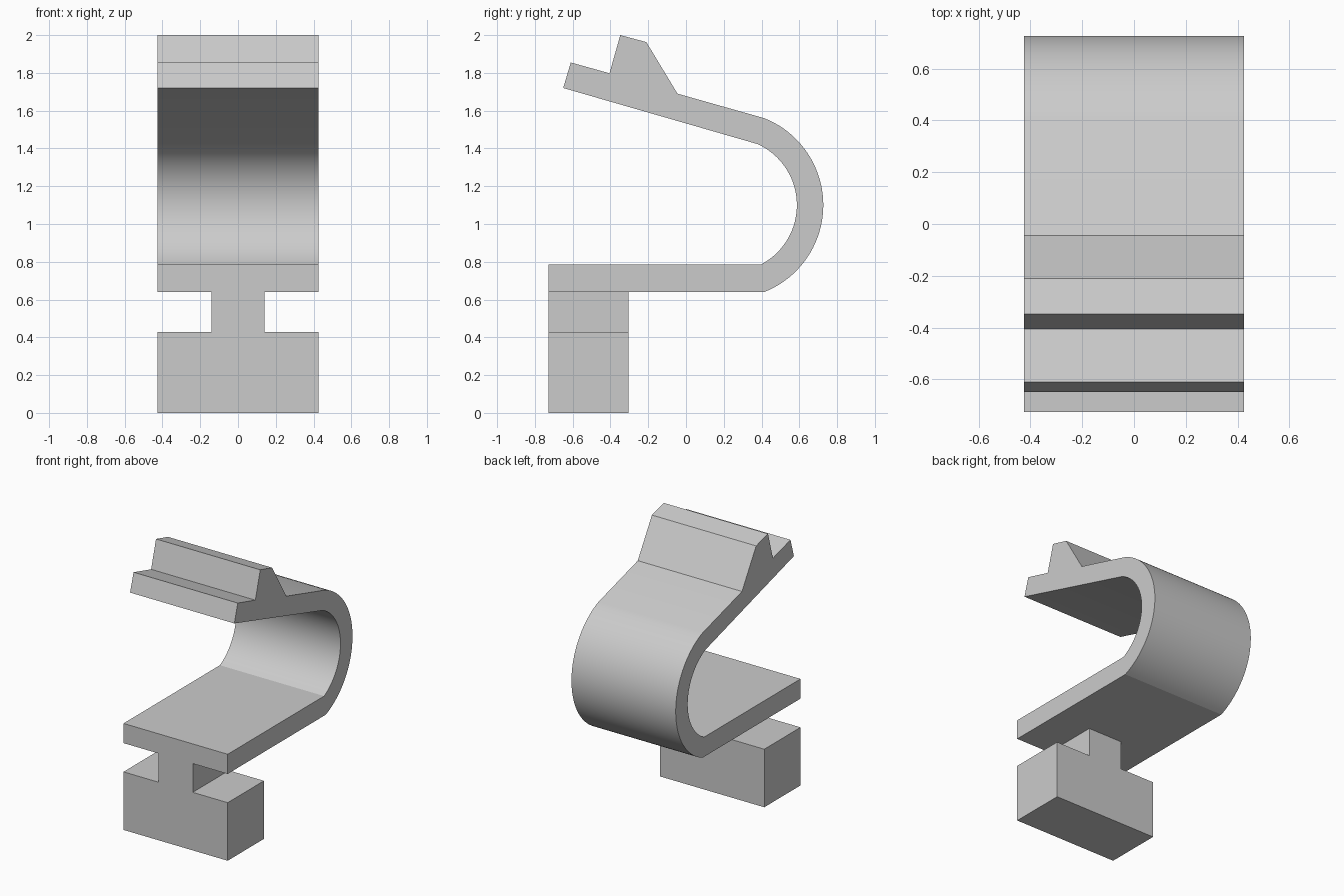
import bpy, bmesh, math
from mathutils import Vector

cube = bpy.data.objects.get("Cube")
if cube:
    bpy.data.objects.remove(cube, do_unlink=True)

# One plain grey material
grey = bpy.data.materials.new("plain_grey")
grey.use_nodes = True
colour = (0.6, 0.6, 0.6, 1)
grey.diffuse_color = colour
grey.node_tree.nodes["Principled BSDF"].inputs["Base Color"].default_value = colour

HALF_WIDTH = 0.425


def extrude_profile(name, points, offset):
    """Fill a closed outline and extrude it along offset."""
    bm = bmesh.new()
    face = bm.faces.new([bm.verts.new(p) for p in points])
    new = bmesh.ops.extrude_face_region(bm, geom=[face])["geom"]
    moved = [v for v in new if isinstance(v, bmesh.types.BMVert)]
    bmesh.ops.translate(bm, verts=moved, vec=Vector(offset))
    bmesh.ops.recalc_face_normals(bm, faces=bm.faces)
    mesh = bpy.data.meshes.new(name)
    bm.to_mesh(mesh)
    bm.free()
    mesh.materials.append(grey)
    obj = bpy.data.objects.new(name, mesh)
    bpy.context.collection.objects.link(obj)
    bpy.ops.object.select_all(action='DESELECT')
    obj.select_set(True)
    bpy.context.view_layer.objects.active = obj
    bpy.ops.object.shade_smooth_by_angle(angle=math.radians(20))
    return obj


def arc(radius, start, end, steps=40):
    """Points of the bend, angles in degrees from +y towards +z."""
    angles = [math.radians(start + (end - start) * i / steps) for i in range(steps + 1)]
    return [(0.232 + radius * math.cos(a), 1.1 + radius * math.sin(a)) for a in angles]


# Spring strap: flat lower arm, round bend, sloping upper arm with latch tooth
outline = [(-0.727, 0.785), (-0.727, 0.64)]
outline += arc(0.495, -68.3, 68.3)
outline += [(-0.045, 1.69), (-0.21, 1.963), (-0.348, 2.0),
            (-0.405, 1.798), (-0.61, 1.855), (-0.65, 1.72)]
outline += arc(0.355, 65.5, -62.5)
extrude_profile("spring_strap", [(-HALF_WIDTH, y, z) for y, z in outline],
                (2 * HALF_WIDTH, 0, 0))

# Foot: wide block with a narrow neck under the strap
half = [(HALF_WIDTH, 0), (HALF_WIDTH, 0.428), (0.14, 0.428), (0.14, 0.64)]
section = half + [(-x, z) for x, z in reversed(half)]
extrude_profile("foot_block", [(x, -0.727, z) for x, z in section], (0, 0.422, 0))
